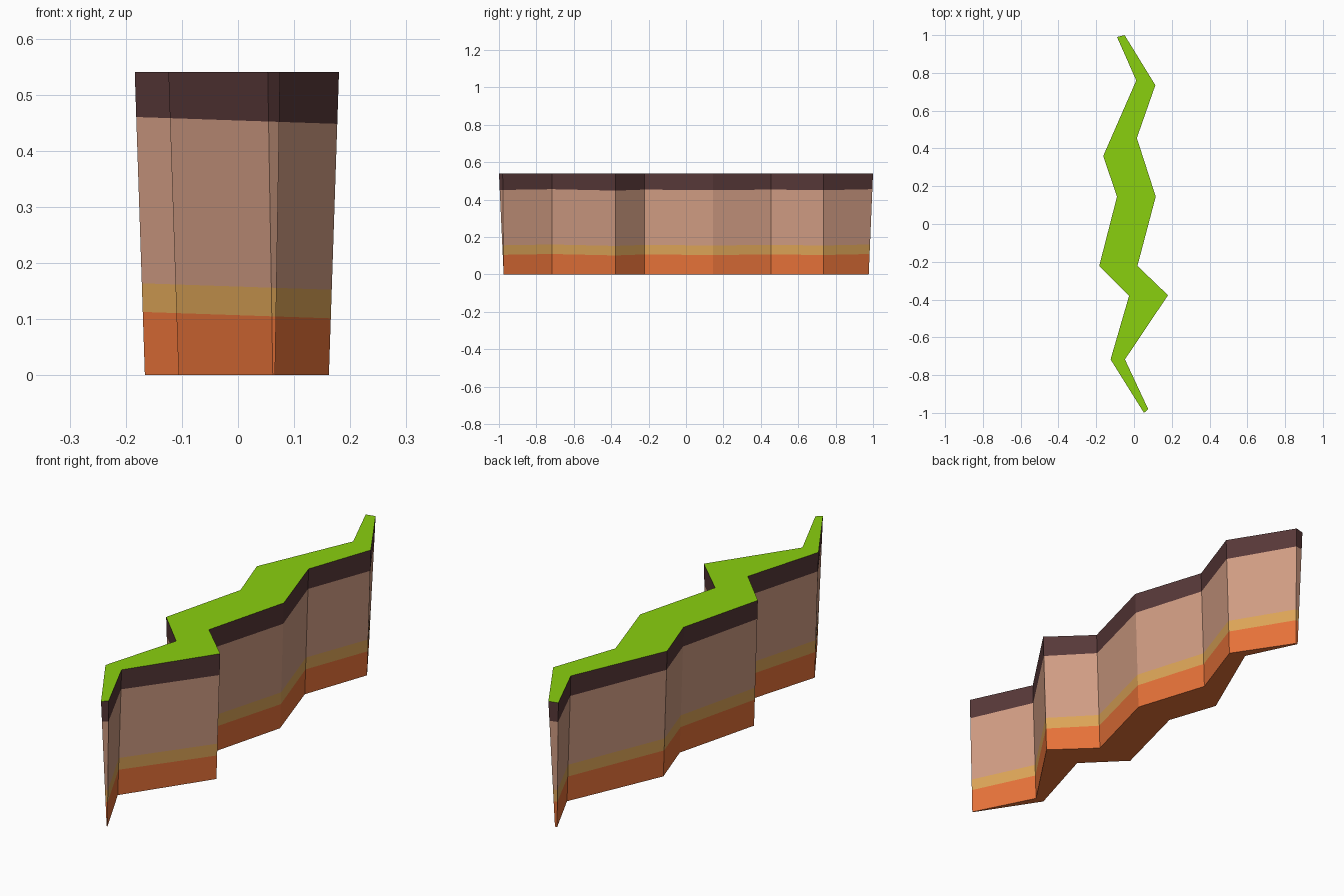
import bpy, bmesh
from mathutils import Vector

if "Cube" in bpy.data.objects:
    bpy.data.objects.remove(bpy.data.objects["Cube"])


def lin(c):
    c /= 255
    return c / 12.92 if c <= 0.04045 else ((c + 0.055) / 1.055) ** 2.4


def material(name, rgb):
    m = bpy.data.materials.new(name)
    m.diffuse_color = (*[lin(c) for c in rgb], 1)
    m.use_nodes = True
    m.node_tree.nodes["Principled BSDF"].inputs["Base Color"].default_value = m.diffuse_color
    return m


H = 0.54
TAPER = 0.018
SLOPE = 0.034  # strata drop slightly toward +x
LEVELS = [0.107, 0.158, 0.454]

# Zigzag cliff top: left and right edge points, front to back
LEFT = [(0.053, -1.0), (-0.124, -0.717), (-0.026, -0.38), (-0.184, -0.222),
        (-0.09, 0.145), (-0.163, 0.36), (0.012, 0.76), (-0.09, 0.99)]
RIGHT = [(0.075, -0.98), (-0.048, -0.717), (0.18, -0.377), (0.018, -0.222),
         (0.115, 0.145), (0.015, 0.455), (0.113, 0.735), (-0.05, 1.0)]


def lower(points, side):
    """Base outline: pulled inward in x, and in y at the two ends."""
    out = []
    last = len(points) - 1
    for i, (x, y) in enumerate(points):
        if i in (0, last):
            x += side * 0.009 if i == 0 else side * 0.015
            y = -0.975 if i == 0 else 0.977
        else:
            x += side * TAPER
        out.append((x, y))
    return out


bm = bmesh.new()


def row(points, z):
    return [bm.verts.new((x, y, z)) for x, y in points]


# Four long edges joined into a closed tapered wall
rails = [row(LEFT, H), row(RIGHT, H), row(lower(RIGHT, -1), 0), row(lower(LEFT, 1), 0)]
for k in range(4):
    a, b = rails[k], rails[(k + 1) % 4]
    for i in range(len(a) - 1):
        bm.faces.new((a[i], a[i + 1], b[i + 1], b[i]))
for i in (0, -1):
    bm.faces.new([r[i] for r in rails])
bmesh.ops.recalc_face_normals(bm, faces=bm.faces[:])

# Cut the rock strata
for z in LEVELS:
    bmesh.ops.bisect_plane(bm, geom=bm.verts[:] + bm.edges[:] + bm.faces[:],
                           plane_co=(0, 0, z), plane_no=Vector((SLOPE, 0, 1)).normalized())

# Colour by height; the flat top is grass
bm.normal_update()
for f in bm.faces:
    c = f.calc_center_median()
    if f.normal.z > 0.7:
        f.material_index = 4
    else:
        f.material_index = sum(c.z + SLOPE * c.x > z for z in LEVELS)

mesh = bpy.data.meshes.new("cliff_wall")
bm.to_mesh(mesh)
bm.free()
for name, rgb in [("orange rock", (230, 114, 57)), ("ochre band", (220, 164, 87)),
                  ("tan rock", (208, 156, 131)), ("dark soil", (87, 56, 56)),
                  ("grass green", (138, 208, 15))]:
    mesh.materials.append(material(name, rgb))
bpy.context.collection.objects.link(bpy.data.objects.new("cliff_wall", mesh))
